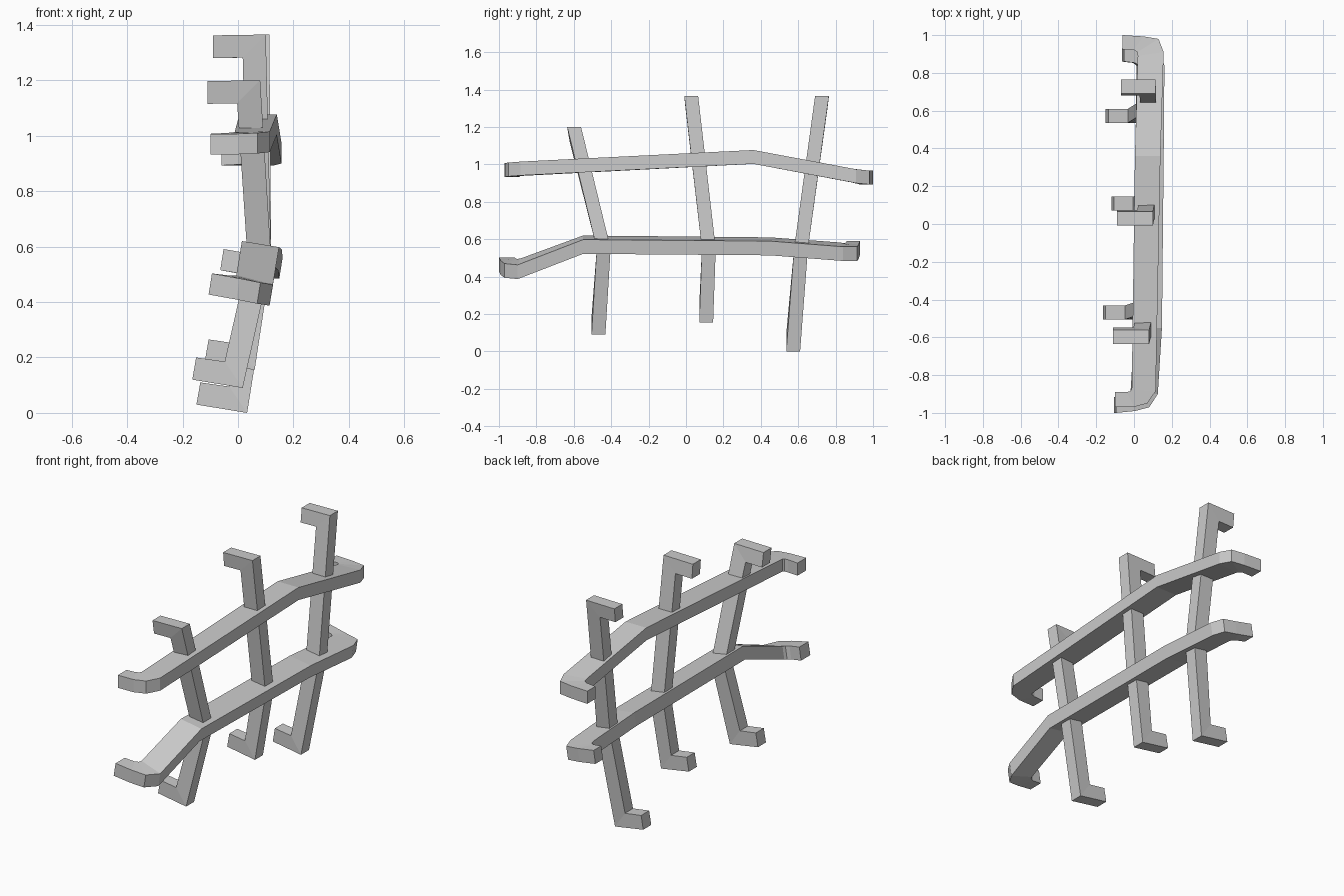
import bpy, bmesh
from mathutils import Vector

if "Cube" in bpy.data.objects:
    bpy.data.objects.remove(bpy.data.objects["Cube"])


def hooked_bar(name, outer, inner, half):
    """Four-sided bar: outer and inner edge paths, thickened by +/- half."""
    bm = bmesh.new()
    h = Vector(half)
    rings = []
    for o, i in zip(outer, inner):
        o, i = Vector(o), Vector(i)
        rings.append([bm.verts.new(p) for p in (o + h, o - h, i - h, i + h)])
    for a, b in zip(rings, rings[1:]):
        for k in range(4):
            n = (k + 1) % 4
            bm.faces.new((a[k], a[n], b[n], b[k]))
    bm.faces.new(rings[0])
    bm.faces.new(rings[-1][::-1])
    bmesh.ops.recalc_face_normals(bm, faces=bm.faces)
    me = bpy.data.meshes.new(name)
    bm.to_mesh(me)
    bm.free()
    bpy.context.collection.objects.link(bpy.data.objects.new(name, me))


def upright(name, y_top, y_bend, y_low, top, low):
    """top = (tip x, corner x, z), low = (tip x, corner x, z)."""
    tx, cx, tz = top
    lx, kx, lz = low
    drift = (y_bend - y_top) * 0.09
    outer = [(tx, y_top, tz - .003), (cx, y_top, tz), (.12, y_bend, .55),
             (kx, y_low, lz), (lx, y_low, lz + .03)]
    inner = [(tx, y_top + drift, tz - .085), (cx - .083, y_top + drift, tz - .083),
             (.035, y_bend, .55), (kx - .065, y_low, lz + .095),
             (lx + .014, y_low, lz + .11)]
    hooked_bar(name, outer, inner, (0, .037, 0))


# Three uprights with hooks at both ends
upright("left_upright", -.598, -.44, -.468, (-.11, .08, 1.2), (-.165, .017, .09))
upright("middle_upright", .028, .122, .108, (-.09, .1, 1.365), (-.12, .06, .155))
upright("right_upright", .727, .615, .573, (-.07, .113, 1.365), (-.15, .033, 0))

# Upper rail
hooked_bar(
    "upper_rail",
    [(-.1, -.97, .97), (.0, -.968, .97), (.07, -.95, .973), (.115, -.885, .978),
     (.14, .36, 1.04), (.157, .91, .937), (.13, .98, .93), (.05, .993, .93), (-.06, 1.0, .93)],
    [(-.1, -.89, .97), (-.04, -.89, .973), (-.02, -.885, .975), (-.012, -.875, .976),
     (.005, .36, 1.04), (.02, .89, .94), (.018, .91, .935), (.0, .922, .933), (-.06, .925, .93)],
    (0, 0, .037))

# Lower rail, tilted outwards
hooked_bar(
    "lower_rail",
    [(-.1, -1.0, .465), (.0, -.99, .447), (.075, -.97, .432), (.12, -.9, .425),
     (.142, -.55, .56), (.152, .45, .552), (.155, .84, .522), (.13, .915, .522),
     (.05, .923, .533), (-.058, .93, .553)],
    [(-.1, -.915, .465), (-.04, -.91, .458), (-.02, -.9, .457), (-.012, -.885, .459),
     (.008, -.55, .582), (.014, .45, .572), (.02, .82, .545), (.018, .84, .542),
     (.0, .853, .543), (-.058, .86, .553)],
    (.006, 0, .038))
